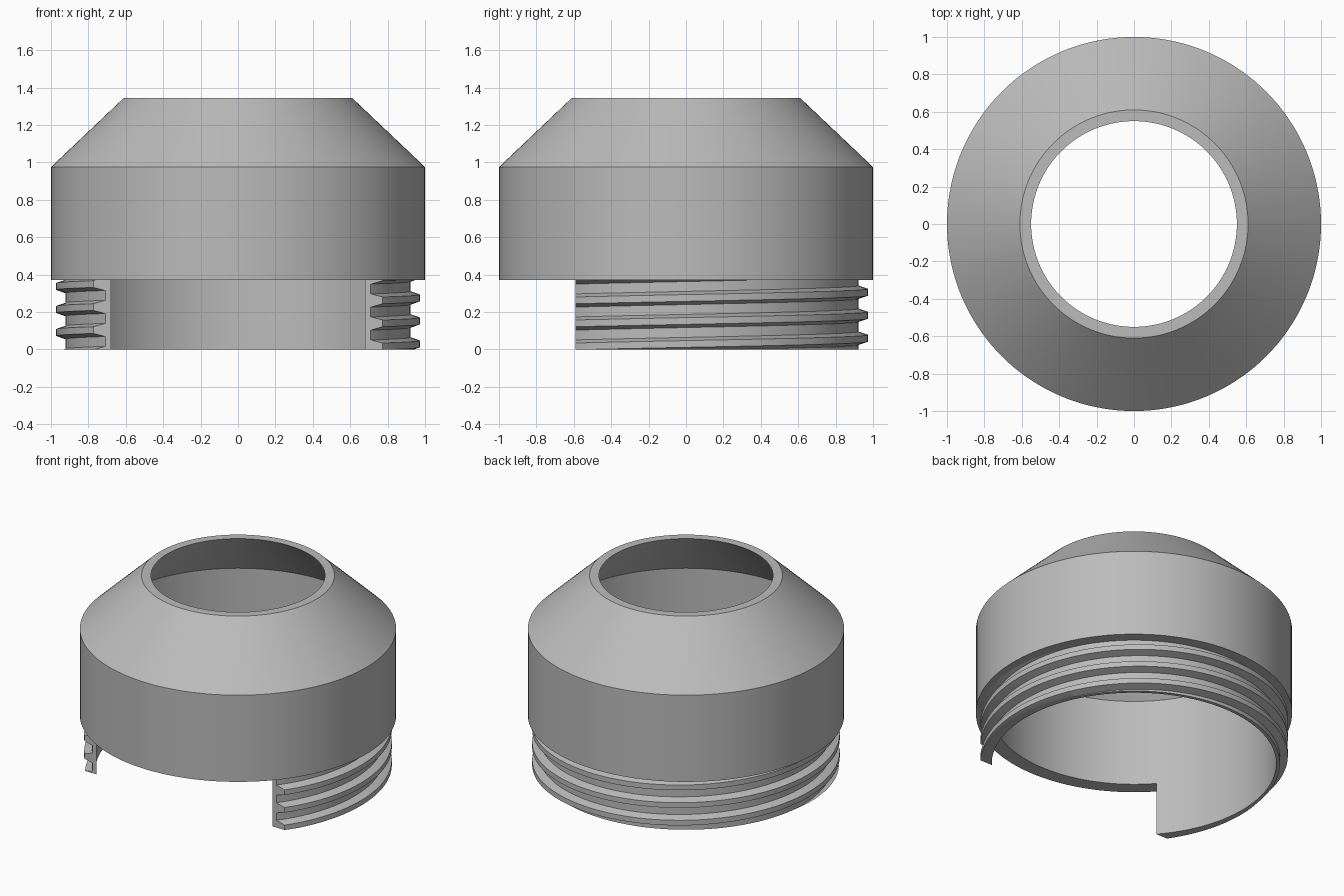
import bpy, bmesh
from math import cos, sin, radians, pi

cube = bpy.data.objects.get("Cube")
if cube:
    bpy.data.objects.remove(cube, do_unlink=True)

NECK_TOP, NECK_R, BORE_R, CREST_R = 0.37, 0.923, 0.90, 0.973
PITCH, CUT_Y = 0.123, -0.59
ARC = (-45, 225)          # angular range of the partial neck, trimmed later
STEPS = 108

grey = bpy.data.materials.new("plain_grey")
grey.use_nodes = True
grey.diffuse_color = (0.5, 0.5, 0.5, 1)
grey.node_tree.nodes["Principled BSDF"].inputs["Base Color"].default_value = (0.5, 0.5, 0.5, 1)


def sweep(bm, profile, start, end, steps, lift=0.0):
    """Sweep a closed (radius, z) profile around z, rising by lift per turn."""
    closed = end - start >= 360
    rings = []
    for i in range(steps if closed else steps + 1):
        a = radians(start + (end - start) * i / steps)
        rings.append([bm.verts.new((r * cos(a), r * sin(a), z + lift * a / (2 * pi)))
                      for r, z in profile])
    n = len(profile)
    for i in range(steps):
        p, q = rings[i], rings[(i + 1) % len(rings)]
        for j in range(n):
            k = (j + 1) % n
            bm.faces.new((p[j], q[j], q[k], p[k]))
    if not closed:
        bm.faces.new(rings[0])
        bm.faces.new(rings[-1][::-1])


def trim(bm, point, normal):
    """Cut away everything on the normal side of a plane and cap the cut."""
    bmesh.ops.bisect_plane(bm, geom=bm.verts[:] + bm.edges[:] + bm.faces[:], dist=1e-6,
                           plane_co=point, plane_no=normal, clear_outer=True)
    bmesh.ops.holes_fill(bm, edges=[e for e in bm.edges if e.is_boundary], sides=0)


def finish(bm, name):
    bmesh.ops.recalc_face_normals(bm, faces=bm.faces[:])
    mesh = bpy.data.meshes.new(name)
    bm.to_mesh(mesh)
    bm.free()
    mesh.materials.append(grey)
    obj = bpy.data.objects.new(name, mesh)
    bpy.context.collection.objects.link(obj)
    bpy.ops.object.select_all(action='DESELECT')
    obj.select_set(True)
    bpy.context.view_layer.objects.active = obj
    bpy.ops.object.shade_smooth_by_angle(angle=radians(25))


# Hollow collar with a conical shoulder and open top
bm = bmesh.new()
sweep(bm, [(BORE_R, NECK_TOP), (1, NECK_TOP), (1, 0.975), (0.61, 1.345),
           (0.55, 1.345), (BORE_R, 0.975)], 0, 360, 144)
finish(bm, "collar")

# Thin neck wall, open at the front
bm = bmesh.new()
sweep(bm, [(BORE_R, 0), (NECK_R, 0), (NECK_R, NECK_TOP), (BORE_R, NECK_TOP)], *ARC, STEPS)
trim(bm, (0, CUT_Y, 0), (0, -1, 0))
finish(bm, "neck_wall")

# Helical thread ridges, trimmed to the neck
bm = bmesh.new()
for turn in range(-1, 4):
    z = 0.275 - turn * PITCH
    sweep(bm, [(NECK_R - 0.008, z - 0.038), (CREST_R, z - 0.018),
               (CREST_R, z + 0.018), (NECK_R - 0.008, z + 0.038)], *ARC, STEPS, PITCH)
trim(bm, (0, CUT_Y, 0), (0, -1, 0))
trim(bm, (0, 0, 0), (0, 0, -1))
trim(bm, (0, 0, NECK_TOP), (0, 0, 1))
finish(bm, "screw_thread")
